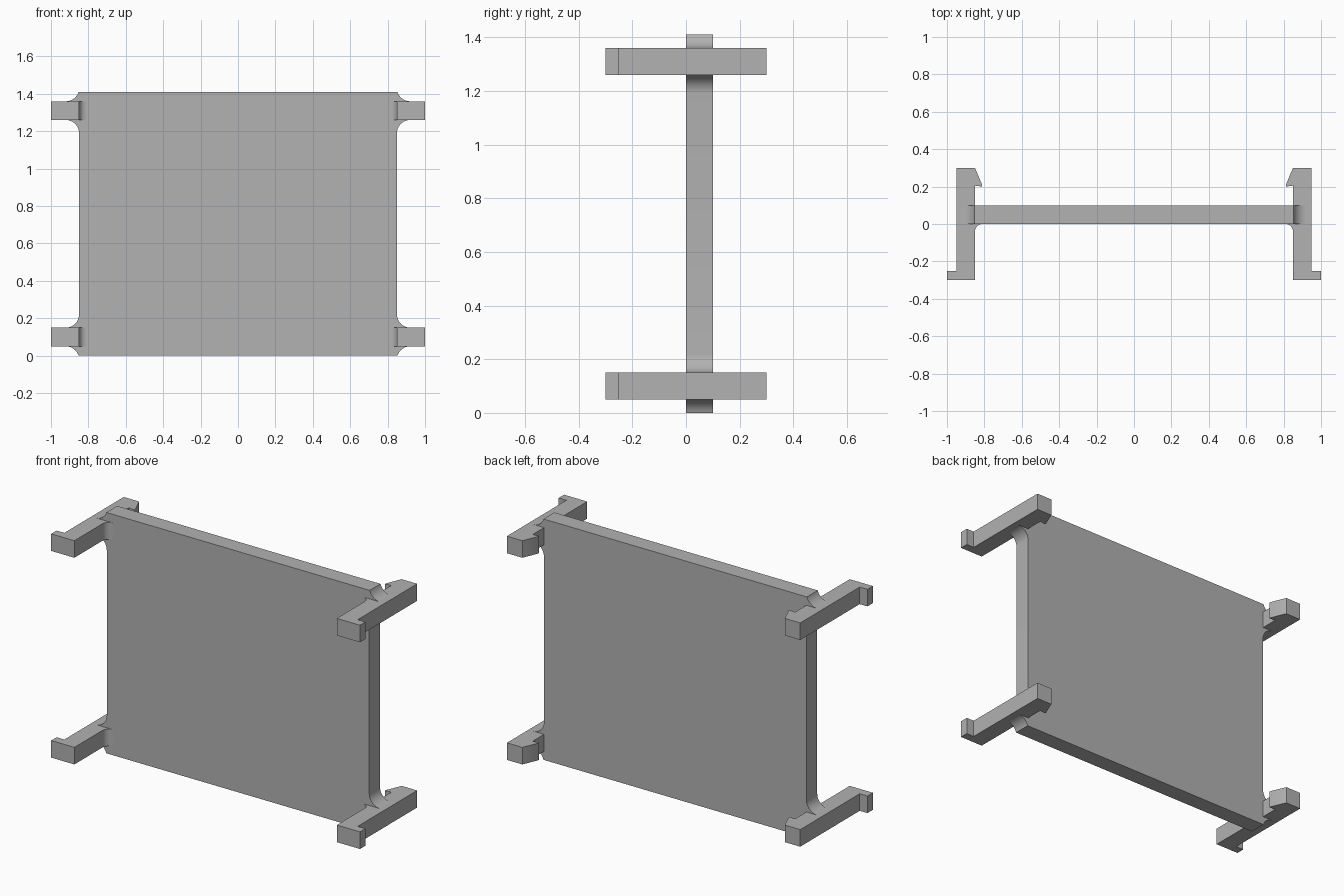
import bpy, bmesh, math

if "Cube" in bpy.data.objects:
    bpy.data.objects.remove(bpy.data.objects["Cube"])

grey = bpy.data.materials.new("light_grey")
grey.diffuse_color = (0.445, 0.445, 0.445, 1)
grey.use_nodes = True
grey.node_tree.nodes["Principled BSDF"].inputs["Base Color"].default_value = grey.diffuse_color


def arc(cx, cy, r, a0, a1, n=10):
    """Points along an arc, angles in degrees."""
    return [(cx + r * math.cos(math.radians(a0 + (a1 - a0) * i / n)),
             cy + r * math.sin(math.radians(a0 + (a1 - a0) * i / n)))
            for i in range(n + 1)]


def prism(name, points, to_3d, depth):
    """Extrude a flat outline along the vector depth."""
    bm = bmesh.new()
    face = bm.faces.new([bm.verts.new(to_3d(a, b)) for a, b in points])
    ext = bmesh.ops.extrude_face_region(bm, geom=[face])
    bmesh.ops.translate(bm, vec=depth,
                        verts=[v for v in ext["geom"] if isinstance(v, bmesh.types.BMVert)])
    bmesh.ops.recalc_face_normals(bm, faces=bm.faces)
    mesh = bpy.data.meshes.new(name)
    bm.to_mesh(mesh)
    bm.free()
    mesh.materials.append(grey)
    obj = bpy.data.objects.new(name, mesh)
    bpy.context.collection.objects.link(obj)
    bpy.ops.object.select_all(action='DESELECT')
    obj.select_set(True)
    bpy.context.view_layer.objects.active = obj
    bpy.ops.object.shade_smooth_by_angle(angle=math.radians(30))
    return obj


HEIGHT, EDGE, R = 1.41, 0.85, 0.07
cx = EDGE + R

# Panel: right half of the outline from the middle up, with fillets into the arm
cut = math.degrees(math.asin(0.02 / R))          # outer fillet is cut by the panel top
upper = arc(cx, 1.19, R, 180, 90) + arc(cx, 1.36 + R, R, 270, 180 + cut)
upper.append((EDGE, HEIGHT))
lower = [(x, HEIGHT - z) for x, z in reversed(upper)]
right = lower + upper
left = [(-x, z) for x, z in reversed(right)]
prism("panel", right + left, lambda a, b: (a, 0, b), (0, 0.1, 0))

# Arms: foot at the front, fillet against the panel, snap hook at the back
r = 0.04
arm = [(0.85, -0.30), (1.0, -0.30), (1.0, -0.25), (0.95, -0.25), (0.95, 0.30),
       (0.85, 0.30), (0.812, 0.21), (0.812, 0.20), (0.85, 0.205), (0.85, 0.05),
       (EDGE - r, 0.05)] + arc(EDGE - r, -r, r, 90, 0)
for level, z in (("lower", 0.05), ("upper", 1.26)):
    for side, s in (("right", 1), ("left", -1)):
        prism(f"{level}_{side}_arm", arm, lambda a, b: (s * a, b, z), (0, 0, 0.1))
